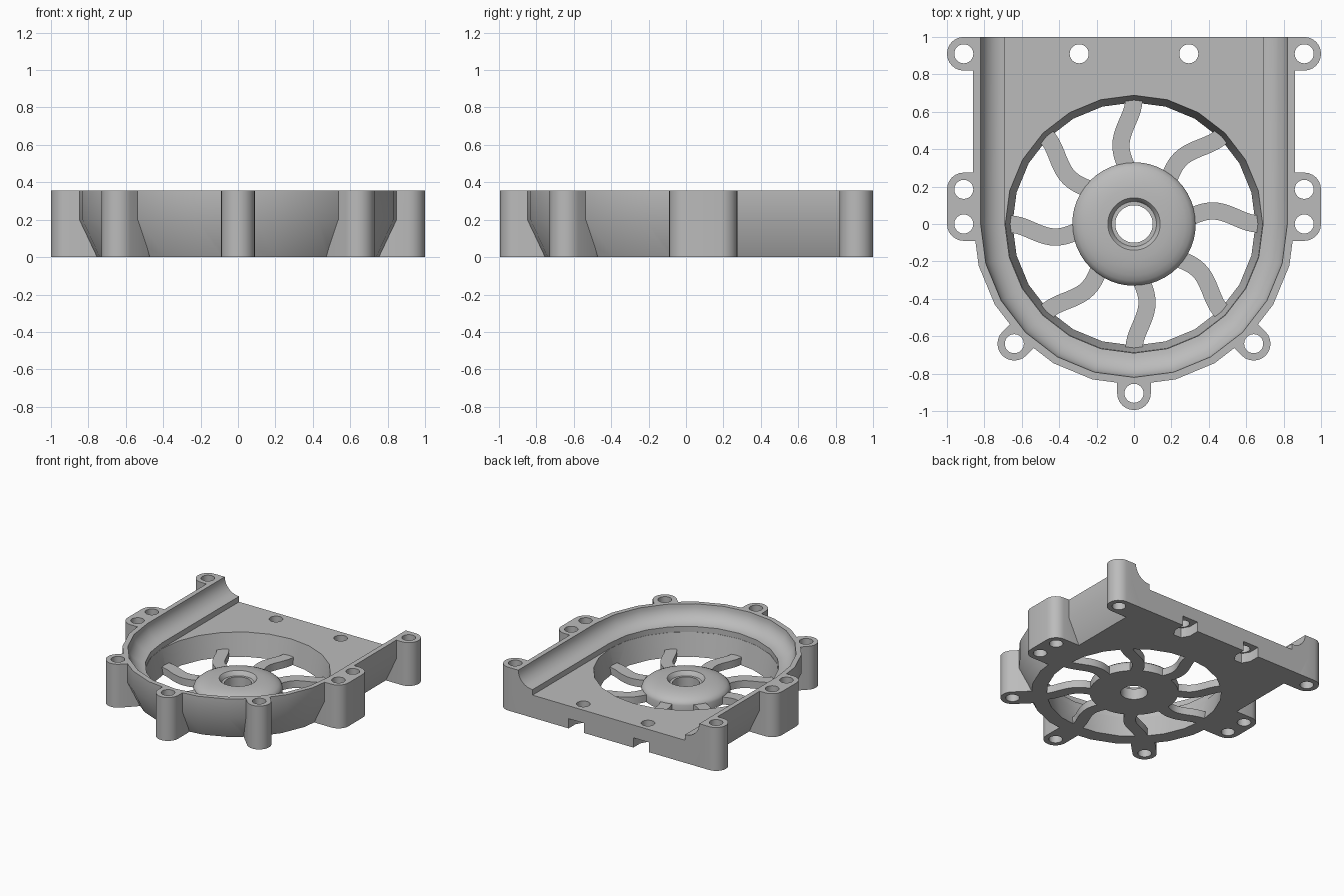
import bpy, bmesh
from math import sin, cos, pi, radians
from mathutils import geometry, Vector, Matrix

if "Cube" in bpy.data.objects:
    bpy.data.objects.remove(bpy.data.objects["Cube"])

HEIGHT = 0.355
FLOOR = 0.185

grey = bpy.data.materials.new("plain grey")
grey.use_nodes = True
COLOUR = (0.5, 0.5, 0.5, 1)
grey.diffuse_color = COLOUR
grey.node_tree.nodes["Principled BSDF"].inputs["Base Color"].default_value = COLOUR


def make_object(name, bm):
    bmesh.ops.recalc_face_normals(bm, faces=bm.faces)
    mesh = bpy.data.meshes.new(name)
    bm.to_mesh(mesh)
    bm.free()
    mesh.materials.append(grey)
    ob = bpy.data.objects.new(name, mesh)
    bpy.context.collection.objects.link(ob)
    return ob


def loft(name, layers, closed=False):
    """Solid through a stack of (outline, z); capped, or joined end to start."""
    bm = bmesh.new()
    rings = [[bm.verts.new((x, y, z)) for x, y in outline] for outline, z in layers]
    pairs = list(zip(rings, rings[1:]))
    if closed:
        pairs.append((rings[-1], rings[0]))
    else:
        bm.faces.new(rings[0])
        bm.faces.new(rings[-1])
    for a, b in pairs:
        for i in range(len(a)):
            j = (i + 1) % len(a)
            bm.faces.new((a[i], a[j], b[j], b[i]))
    return make_object(name, bm)


def circle(r, n=24, cx=0, cy=0):
    return [(cx + r * cos(2 * pi * i / n), cy + r * sin(2 * pi * i / n)) for i in range(n)]


def u_outline(r, back):
    arc = [(r * cos(radians(a)), r * sin(radians(a))) for a in range(180, 361, 15)]
    return arc + [(r, back), (-r, back)]


def hull_prism(name, centres, r, z0, z1, n=24):
    """Prism around circles at the given centres."""
    pts = [Vector(p) for cx, cy in centres for p in circle(r, n, cx, cy)]
    outline = [tuple(pts[i]) for i in geometry.convex_hull_2d(pts)]
    return loft(name, [(outline, z0), (outline, z1)])


def combine(target, other, operation):
    mod = target.modifiers.new("combine", 'BOOLEAN')
    mod.operation, mod.solver, mod.object = operation, 'EXACT', other
    bpy.context.view_layer.objects.active = target
    bpy.ops.object.modifier_apply(modifier=mod.name)
    bpy.data.objects.remove(other)


# Housing: U-shaped block with a tapered lower edge
housing = loft("housing", [(u_outline(0.765, 1), 0), (u_outline(0.86, 1), 0.2),
                           (u_outline(0.86, 1), HEIGHT)])

# Screw bosses around the rim
bosses = [[(0, -0.905), (0, -0.77)]]
for s in (-1, 1):
    bosses += [[(s * 0.64, -0.64), (s * 0.55, -0.55)],
               [(s * 0.91, 0.91), (s * 0.77, 0.91)],
               [(s * 0.91, 0), (s * 0.91, 0.185), (s * 0.77, 0), (s * 0.77, 0.185)]]
for centres in bosses:
    combine(housing, hull_prism("boss", centres, 0.09, 0, HEIGHT), 'UNION')

# Hollow with a rounded channel along the wall and a small step to the floor
fillet = [(u_outline(0.69 + 0.13 * sin(t), 1.2), HEIGHT - 0.125 * cos(t))
          for t in [i * pi / 16 for i in range(9)]]
hollow = loft("hollow", [(u_outline(0.69, 1.2), FLOOR)] + fillet + [(u_outline(0.82, 1.2), 0.5)])
combine(housing, hollow, 'DIFFERENCE')

# Round air opening, slightly tapered
opening = loft("opening", [(circle(0.64), -0.05), (circle(0.65), 0),
                           (circle(0.688), FLOOR), (circle(0.688), 0.3)])
combine(housing, opening, 'DIFFERENCE')

# Screw holes, and nut pockets under the rear edge
holes = [(0, -0.905)]
for s in (-1, 1):
    holes += [(s * 0.64, -0.64), (s * 0.91, 0.91), (s * 0.91, 0),
              (s * 0.91, 0.185), (s * 0.293, 0.91)]
    pocket = hull_prism("pocket", [(s * 0.293, 0.91), (s * 0.293, 1.1)], 0.07, -0.1, 0.08, 6)
    combine(housing, pocket, 'DIFFERENCE')
for hole in holes:
    combine(housing, hull_prism("hole", [hole], 0.051, -0.1, 0.5), 'DIFFERENCE')

# Domed hub with a stepped bore
dome = [(0.14 + 0.19 * cos(t), 0.055 + 0.07 * sin(t)) for t in [i * pi / 12 for i in range(7)]]
section = [(0.1, 0), (0.33, 0)] + dome + [(0.135, 0.12), (0.12, 0.09), (0.1, 0.09)]
hub = loft("hub", [(circle(r, 48), z) for r, z in section], closed=True)

# Eight wavy spokes joining hub and housing
radii = [0.28 + 0.39 * i / 14 for i in range(15)]
path = [Vector((-0.035 * (1 - cos(2 * pi * (0.67 - r) / 0.5)), r)) for r in radii]
left, right = [], []
for i, p in enumerate(path):
    d = (path[min(i + 1, 14)] - path[max(i - 1, 0)]).normalized()
    side = Vector((-d.y, d.x)) * 0.046
    left.append(tuple(p + side))
    right.append(tuple(p - side))
outline = left + right[::-1]
parts = [housing, hub]
for k in range(8):
    spoke = loft("spoke", [(outline, 0), (outline, 0.06)])
    spoke.data.transform(Matrix.Rotation(k * pi / 4, 4, 'Z'))
    parts.append(spoke)

# Smooth the curved faces, keep the edges crisp
bpy.ops.object.select_all(action='DESELECT')
for ob in parts:
    ob.select_set(True)
bpy.context.view_layer.objects.active = housing
bpy.ops.object.shade_smooth_by_angle(angle=radians(30))
